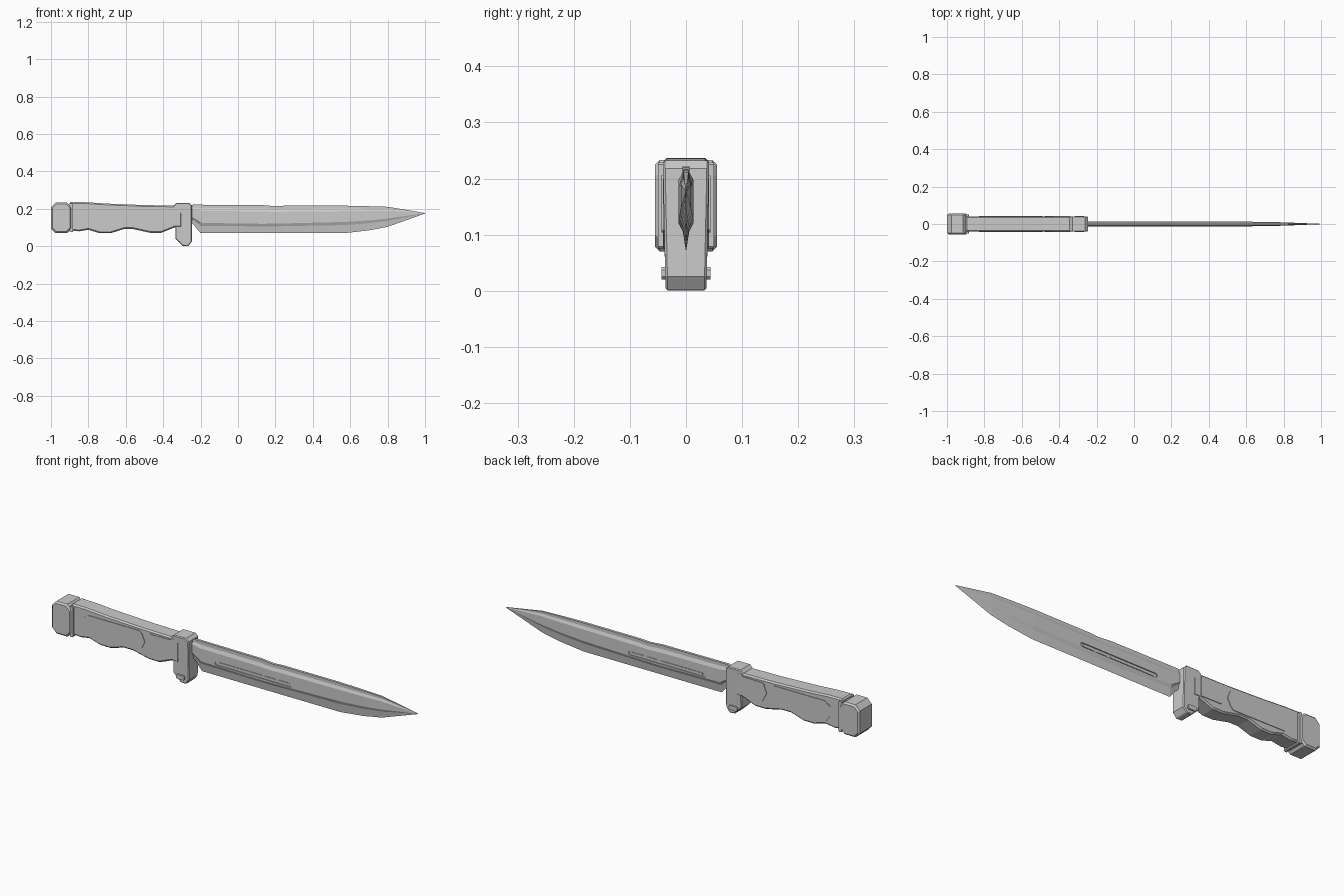
import bpy, bmesh

cube = bpy.data.objects.get("Cube")
if cube:
    bpy.data.objects.remove(cube, do_unlink=True)

grey = bpy.data.materials.new("steel grey")
grey.use_nodes = True
grey.diffuse_color = (0.6, 0.6, 0.6, 1)
grey.node_tree.nodes["Principled BSDF"].inputs["Base Color"].default_value = (0.6, 0.6, 0.6, 1)


def finish(name, bm):
    bmesh.ops.recalc_face_normals(bm, faces=bm.faces)
    mesh = bpy.data.meshes.new(name)
    bm.to_mesh(mesh)
    bm.free()
    mesh.materials.append(grey)
    obj = bpy.data.objects.new(name, mesh)
    bpy.context.collection.objects.link(obj)
    return obj


def prism(name, outline, y0, y1, bevel=0.0, taper=None):
    """Extrude an x-z outline along y; taper(z) scales the width."""
    bm = bmesh.new()
    face = bm.faces.new([bm.verts.new((x, y0, z)) for x, z in outline])
    new = bmesh.ops.extrude_face_region(bm, geom=[face])["geom"]
    for v in new:
        if isinstance(v, bmesh.types.BMVert):
            v.co.y = y1
    if taper:
        for v in bm.verts:
            v.co.y *= taper(v.co.z)
    obj = finish(name, bm)
    if bevel:
        mod = obj.modifiers.new("chamfer", "BEVEL")
        mod.width = bevel
        mod.segments = 1
        mod.limit_method = "ANGLE"
        mod.angle_limit = 0.9
    return obj


def box_outline(x0, x1, z0, z1, c):
    """Rectangle with cut corners."""
    return [(x0 + c, z0), (x1 - c, z0), (x1, z0 + c), (x1, z1 - c),
            (x1 - c, z1), (x0 + c, z1), (x0, z1 - c), (x0, z0 + c)]


# Blade: lofted sections of (x, spine, bevel line, edge, half width)
stations = [
    (-.26, .215, .16, .13, .013), (-.24, .222, .15, .118, .013),
    (-.2, .222, .125, .07, .013), (.13, .22, .12, .07, .013),
    (.2, .214, .121, .07, .013), (.25, .217, .122, .07, .013),
    (.57, .217, .13, .07, .013), (.7, .214, .138, .085, .011),
    (.8, .211, .148, .104, .009), (1, .178, .1765, .175, .001),
]
bm = bmesh.new()
rings = []
for x, top, bev, edge, half in stations:
    s = (top - bev) / .1
    side = [(half * .5, top), (half * .5, top - .018 * s), (half, top - .034 * s),
            (half, bev), (half * .45, bev - (bev - edge) * .28)]
    loop = side + [(0, edge)] + [(-y, z) for y, z in reversed(side)]
    rings.append([bm.verts.new((x, y, z)) for y, z in loop])
n = len(rings[0])
for a, b in zip(rings, rings[1:]):
    for i in range(n):
        j = (i + 1) % n
        bm.faces.new((a[i], a[j], b[j], b[i]))
bm.faces.new(rings[0])
bm.faces.new(rings[-1])
blade = finish("blade", bm)

# Grooves cut into both sides of the blade
for s in (-1, 1):
    cutter = prism("groove_cutter", box_outline(-.12, .31, .128, .148, .007), s * .008, s * .03)
    cutter.hide_render = True
    mod = blade.modifiers.new("groove", "BOOLEAN")
    mod.operation = "DIFFERENCE"
    mod.solver = "EXACT"
    mod.object = cutter
    bpy.context.view_layer.objects.active = blade
    bpy.ops.object.modifier_apply(modifier=mod.name)
    bpy.data.objects.remove(cutter, do_unlink=True)

# Raised bars inside the grooves
for i, (x0, x1) in enumerate([(-.1, .14), (.155, .215), (.23, .295)]):
    prism(f"groove_bar_{i + 1}", box_outline(x0, x1, .132, .144, .003), -.0105, .0105)

# Handle with finger grooves along the underside
prism("handle", [
    (-.9, .085), (-.85, .08), (-.8, .088), (-.74, .07), (-.68, .07), (-.61, .092),
    (-.56, .092), (-.47, .072), (-.41, .072), (-.34, .1), (-.3, .1), (-.3, .217),
    (-.5, .22), (-.7, .228), (-.82, .236), (-.9, .237)], -.041, .041, .007)

# Grip panels on both sides
for s, side in ((1, "back"), (-1, "front")):
    prism(f"long_grip_panel_{side}", [
        (-.81, .107), (-.52, .104), (-.505, .12), (-.488, .155), (-.505, .195),
        (-.52, .205), (-.8, .205), (-.83, .185), (-.83, .135)], s * .038, s * .044)
    prism(f"short_grip_panel_{side}", [
        (-.455, .11), (-.34, .108), (-.34, .205), (-.46, .203), (-.478, .155)],
        s * .038, s * .044)

# Pommel cap and the thin collar in front of it
prism("pommel", box_outline(-1, -.89, .07, .233, .025), -.055, .055, .008)
prism("pommel_collar", box_outline(-.9, -.882, .075, .229, .004), -.05, .05)

# Guard, narrowing toward its lower hook
prism("guard", [
    (-.345, .13), (-.335, .115), (-.335, .04), (-.295, .002), (-.265, 0), (-.247, .025),
    (-.247, .218), (-.262, .232), (-.33, .232), (-.345, .217)], -.041, .041, .004,
    lambda z: .89 + .11 * min(z / .2, 1))

# Small pin through the guard hook
prism("guard_pin", box_outline(-.315, -.268, .02, .042, .005), -.044, .044)
